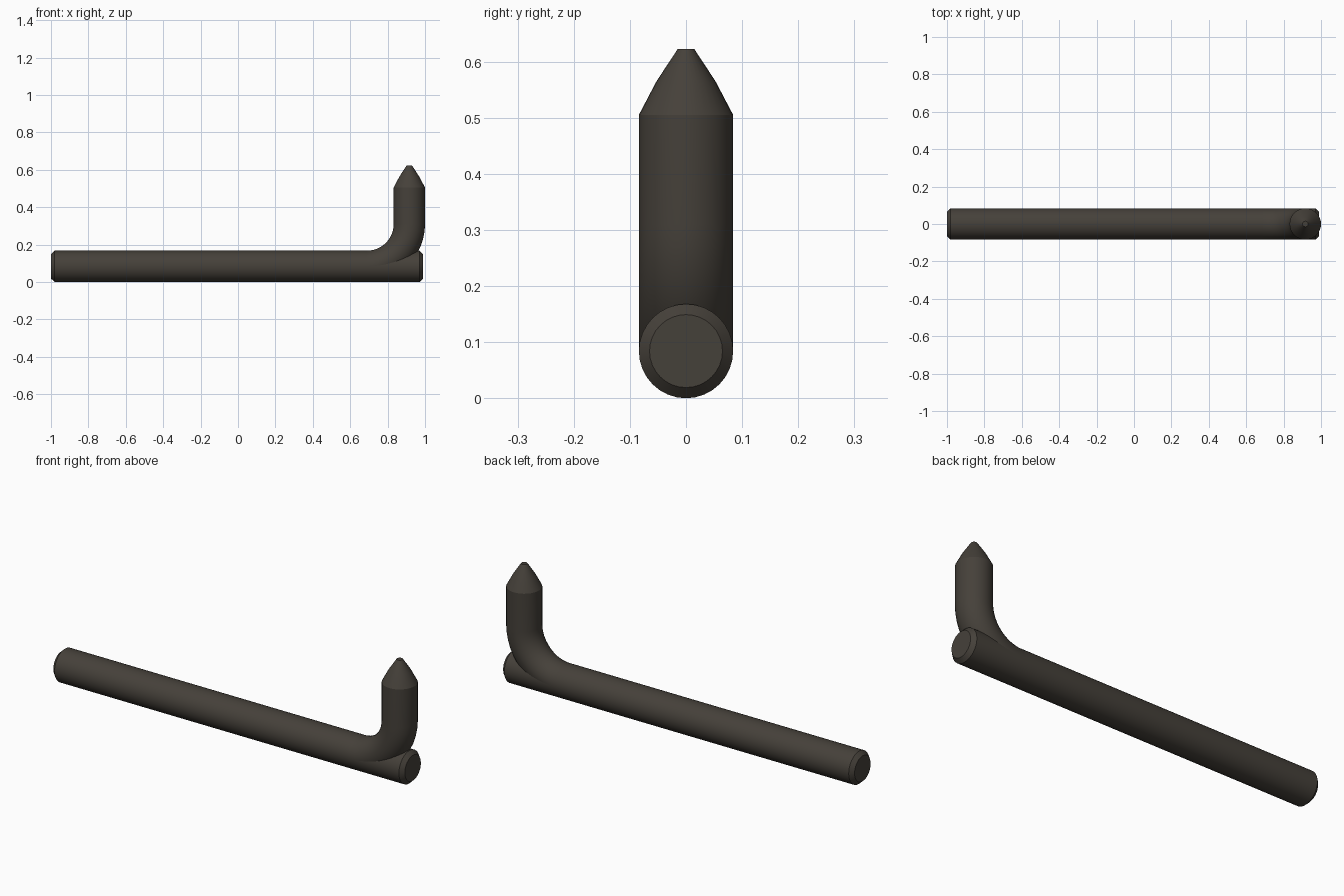
import bpy, bmesh, math
from mathutils import Vector

if "Cube" in bpy.data.objects:
    bpy.data.objects.remove(bpy.data.objects["Cube"])

R = 0.084          # rod radius
SIDES = 32

steel = bpy.data.materials.new("dark iron")
steel.diffuse_color = (0.060, 0.052, 0.042, 1)
steel.use_nodes = True
steel.node_tree.nodes["Principled BSDF"].inputs["Base Color"].default_value = steel.diffuse_color


def sweep(name, stations):
    """Skin circular rings; each station is (x, z, tangent angle in xz, radius)."""
    bm = bmesh.new()
    rings = []
    for x, z, ang, r in stations:
        up = Vector((-math.sin(ang), 0, math.cos(ang)))
        side = Vector((0, 1, 0))
        ring = []
        for i in range(SIDES):
            a = 2 * math.pi * i / SIDES
            ring.append(bm.verts.new(Vector((x, 0, z)) + r * (math.cos(a) * side + math.sin(a) * up)))
        rings.append(ring)
    for a, b in zip(rings, rings[1:]):
        for i in range(SIDES):
            j = (i + 1) % SIDES
            bm.faces.new((a[i], a[j], b[j], b[i]))
    bm.faces.new(rings[0])
    bm.faces.new(rings[-1])
    bmesh.ops.recalc_face_normals(bm, faces=bm.faces)
    mesh = bpy.data.meshes.new(name)
    bm.to_mesh(mesh)
    bm.free()
    mesh.materials.append(steel)
    ob = bpy.data.objects.new(name, mesh)
    bpy.context.collection.objects.link(ob)
    bpy.ops.object.select_all(action='DESELECT')
    ob.select_set(True)
    bpy.context.view_layer.objects.active = ob
    bpy.ops.object.shade_smooth_by_angle(angle=math.radians(25))
    return ob


# Straight bar with chamfered ends
sweep("bar", [(-1.0, R, 0, 0.065), (-0.98, R, 0, R), (0.97, R, 0, R), (0.99, R, 0, 0.065)])

# Bent hook: quarter turn out of the bar, straight shank, blunt pointed tip
BEND = 0.226
cx, cz = 0.69, R + BEND
path = []
for i in range(13):
    t = math.pi / 2 * i / 12
    path.append((cx + BEND * math.sin(t), cz - BEND * math.cos(t), t, R))
for z, r in ((0.505, R), (0.565, 0.0525), (0.622, 0.015)):
    path.append((cx + BEND, z, math.pi / 2, r))
sweep("hook", path)
